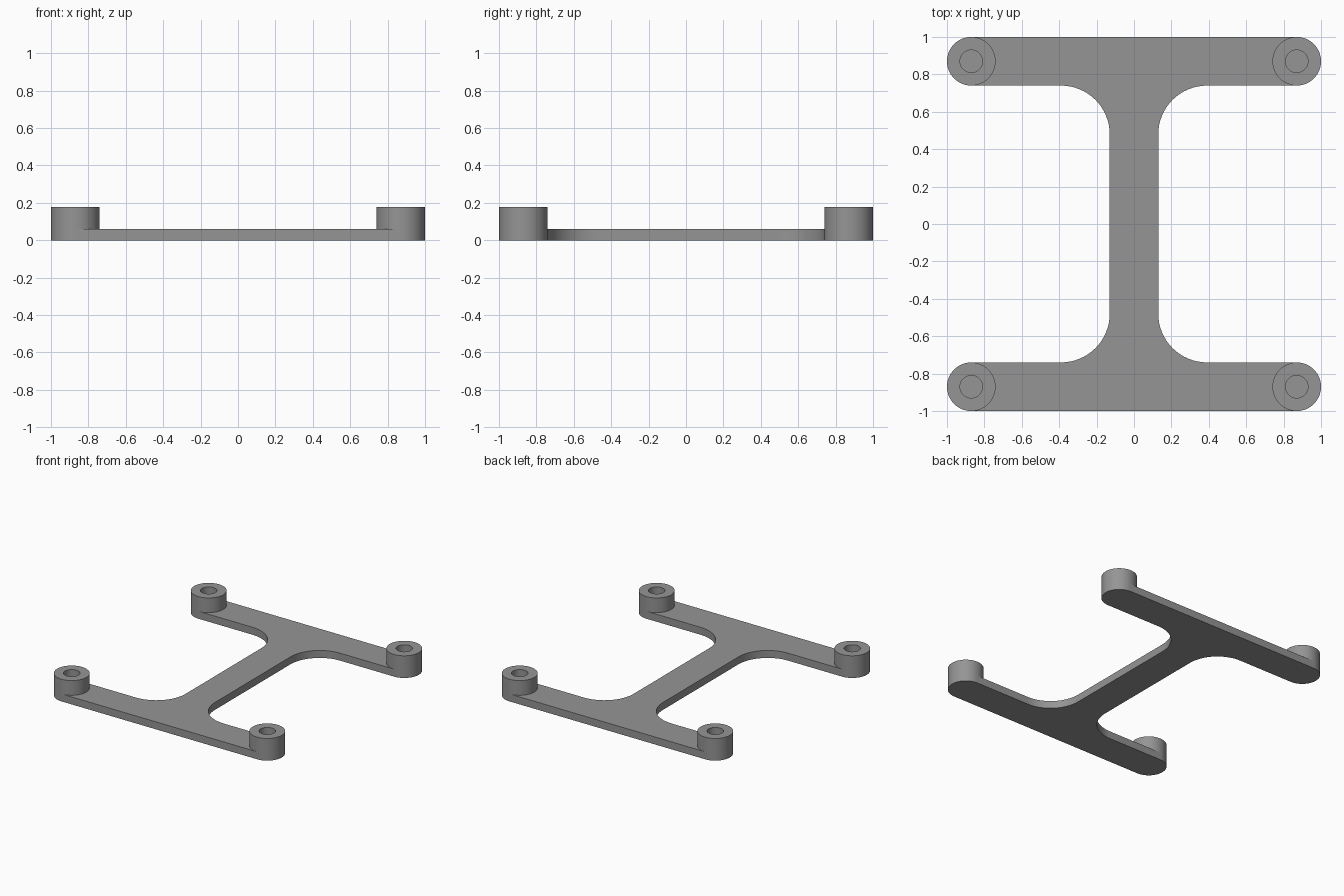
import bpy, bmesh, math

if "Cube" in bpy.data.objects:
    bpy.data.objects.remove(bpy.data.objects["Cube"])

BAR, END, RAD = 0.13, 0.87, 0.13      # half spine width, boss centre, boss radius
FILLET, HOLE = 0.26, 0.06
PLATE_H, BOSS_H = 0.06, 0.178

grey = bpy.data.materials.new("grey")
grey.diffuse_color = (0.3, 0.3, 0.3, 1)
grey.use_nodes = True
grey.node_tree.nodes["Principled BSDF"].inputs["Base Color"].default_value = grey.diffuse_color


def arc(cx, cy, r, a0, a1, n):
    return [(cx + r * math.cos(math.radians(a0 + (a1 - a0) * i / n)),
             cy + r * math.sin(math.radians(a0 + (a1 - a0) * i / n))) for i in range(n + 1)]


def finish(bm, name):
    bmesh.ops.recalc_face_normals(bm, faces=bm.faces)
    mesh = bpy.data.meshes.new(name)
    bm.to_mesh(mesh)
    bm.free()
    mesh.materials.append(grey)
    obj = bpy.data.objects.new(name, mesh)
    bpy.context.collection.objects.link(obj)
    bpy.ops.object.select_all(action='DESELECT')
    obj.select_set(True)
    bpy.context.view_layer.objects.active = obj
    bpy.ops.object.shade_smooth_by_angle(angle=math.radians(30))
    return obj


# H-shaped plate: one quarter outline, mirrored into the other three
quarter = (arc(BAR + FILLET, END - RAD - FILLET, FILLET, 180, 90, 16)
           + arc(END, END, RAD, -90, 90, 32))
outline = []
for sx, sy in ((1, 1), (-1, 1), (-1, -1), (1, -1)):
    outline += [(sx * x, sy * y) for x, y in quarter[::sx * sy]]
bm = bmesh.new()
base = bm.faces.new([bm.verts.new((x, y, 0)) for x, y in outline])
top = bmesh.ops.extrude_face_region(bm, geom=[base], use_keep_orig=True)
bmesh.ops.translate(bm, vec=(0, 0, PLATE_H),
                    verts=[v for v in top["geom"] if isinstance(v, bmesh.types.BMVert)])
finish(bm, "plate")

# Hollow bosses at the four corners; the plate closes the bottom of each hole
profile = [(RAD, PLATE_H), (RAD, BOSS_H), (HOLE, BOSS_H), (HOLE, PLATE_H)]
for sx, x_name in ((-1, "left"), (1, "right")):
    for sy, y_name in ((-1, "front"), (1, "back")):
        bm = bmesh.new()
        rings = [[bm.verts.new((sx * END + x, sy * END + y, z))
                  for x, y in arc(0, 0, r, 0, 360, 64)[:-1]] for r, z in profile]
        for a, b in zip(rings, rings[1:]):
            for i in range(64):
                j = (i + 1) % 64
                bm.faces.new((a[i], a[j], b[j], b[i]))
        # recalculation needs a closed shell, so cap the underside while orienting
        caps = [bm.faces.new((rings[0][i], rings[3][i], rings[3][(i + 1) % 64],
                              rings[0][(i + 1) % 64])) for i in range(64)]
        bmesh.ops.recalc_face_normals(bm, faces=bm.faces)
        bmesh.ops.delete(bm, geom=caps, context='FACES_ONLY')
        finish(bm, f"{y_name}_{x_name}_boss")
